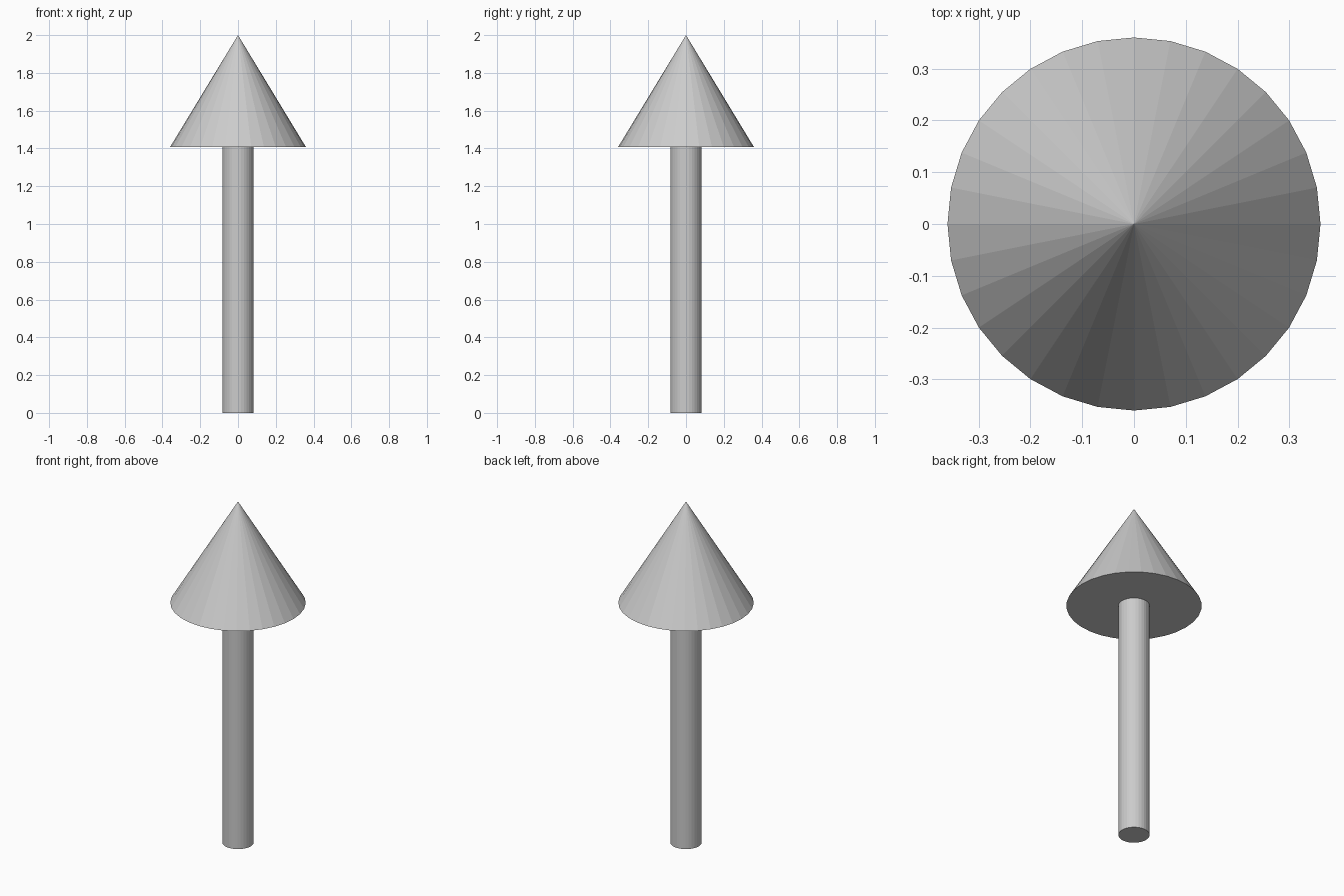
import bpy

if "Cube" in bpy.data.objects:
    bpy.data.objects.remove(bpy.data.objects["Cube"])

SIDES = 32
HEAD_BASE = 1.407
TOP = 2.0

# Shaft: closed cylinder standing on the ground
bpy.ops.mesh.primitive_cylinder_add(
    vertices=SIDES, radius=0.083, depth=HEAD_BASE, location=(0, 0, HEAD_BASE / 2))
bpy.context.object.name = "shaft"

# Arrow head: flat-faced cone with a closed base
bpy.ops.mesh.primitive_cone_add(
    vertices=SIDES, radius1=0.36, radius2=0, depth=TOP - HEAD_BASE,
    location=(0, 0, (TOP + HEAD_BASE) / 2))
bpy.context.object.name = "arrow_head"
